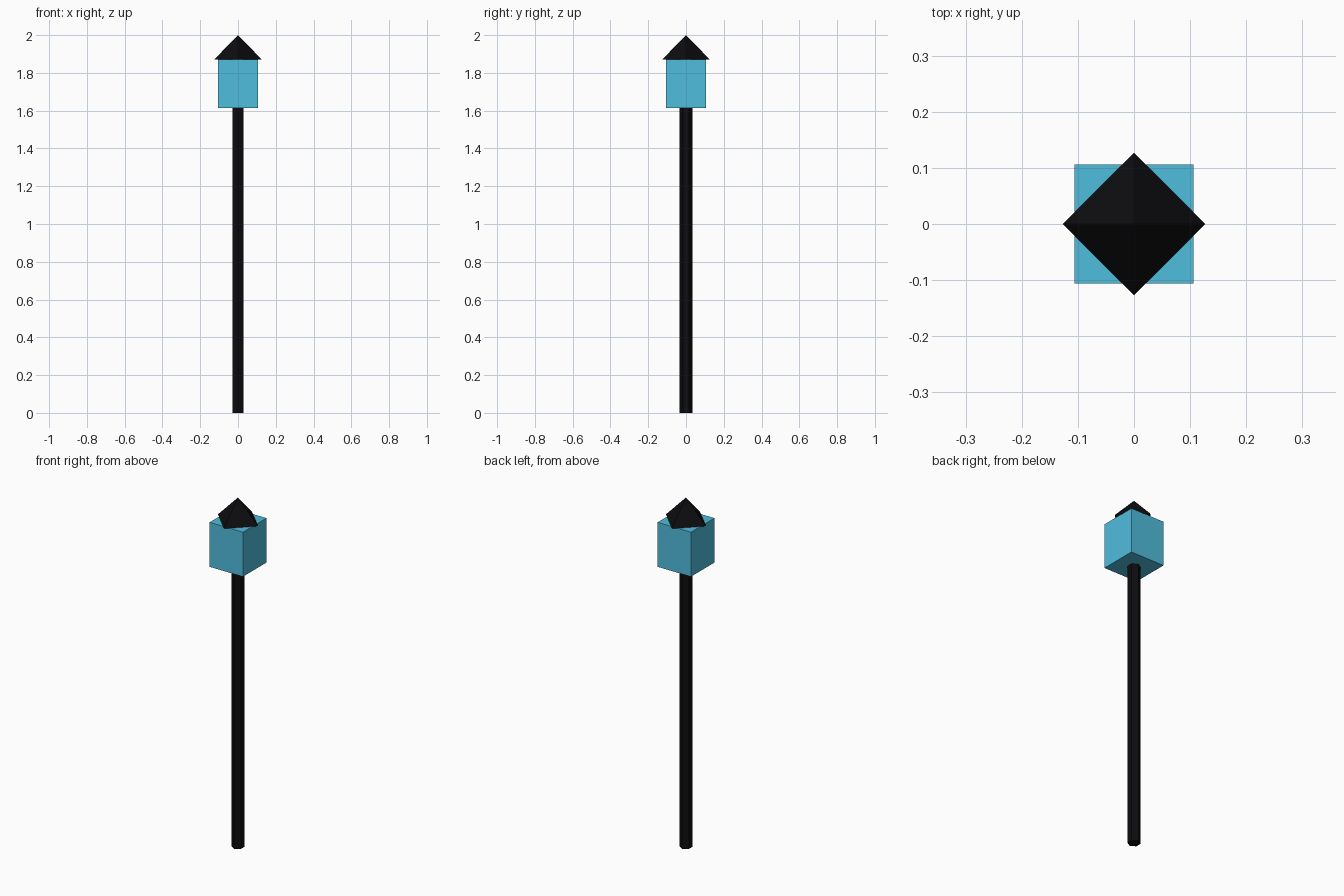
import bpy
from math import pi

if "Cube" in bpy.data.objects:
    bpy.data.objects.remove(bpy.data.objects["Cube"])


def material(name, color):
    mat = bpy.data.materials.new(name)
    mat.diffuse_color = color
    mat.use_nodes = True
    mat.node_tree.nodes["Principled BSDF"].inputs["Base Color"].default_value = mat.diffuse_color
    return mat


def finish(name, mat):
    obj = bpy.context.object
    obj.name = name
    bpy.ops.object.transform_apply(location=False, rotation=True, scale=True)
    obj.data.materials.append(mat)


black = material("black_metal", (0.004, 0.004, 0.005, 1.0))
glass = material("blue_glass", (0.08, 0.51, 0.72, 0.9))

POLE_TOP, LAMP_TOP, TOP = 1.615, 1.87, 2.0

# Hexagonal pole, corners pointing along y
bpy.ops.mesh.primitive_cylinder_add(vertices=6, radius=0.034, depth=POLE_TOP,
                                    location=(0, 0, POLE_TOP / 2))
finish("pole", black)

# Square glass lamp
bpy.ops.mesh.primitive_cube_add(size=1, location=(0, 0, (POLE_TOP + LAMP_TOP) / 2))
bpy.context.object.scale = (0.212, 0.212, LAMP_TOP - POLE_TOP)
finish("lamp_glass", glass)

# Four-sided pyramid cap, corners on the x and y axes
bpy.ops.mesh.primitive_cone_add(vertices=4, radius1=0.127, radius2=0,
                                depth=TOP - LAMP_TOP,
                                location=(0, 0, (LAMP_TOP + TOP) / 2))
finish("cap", black)
